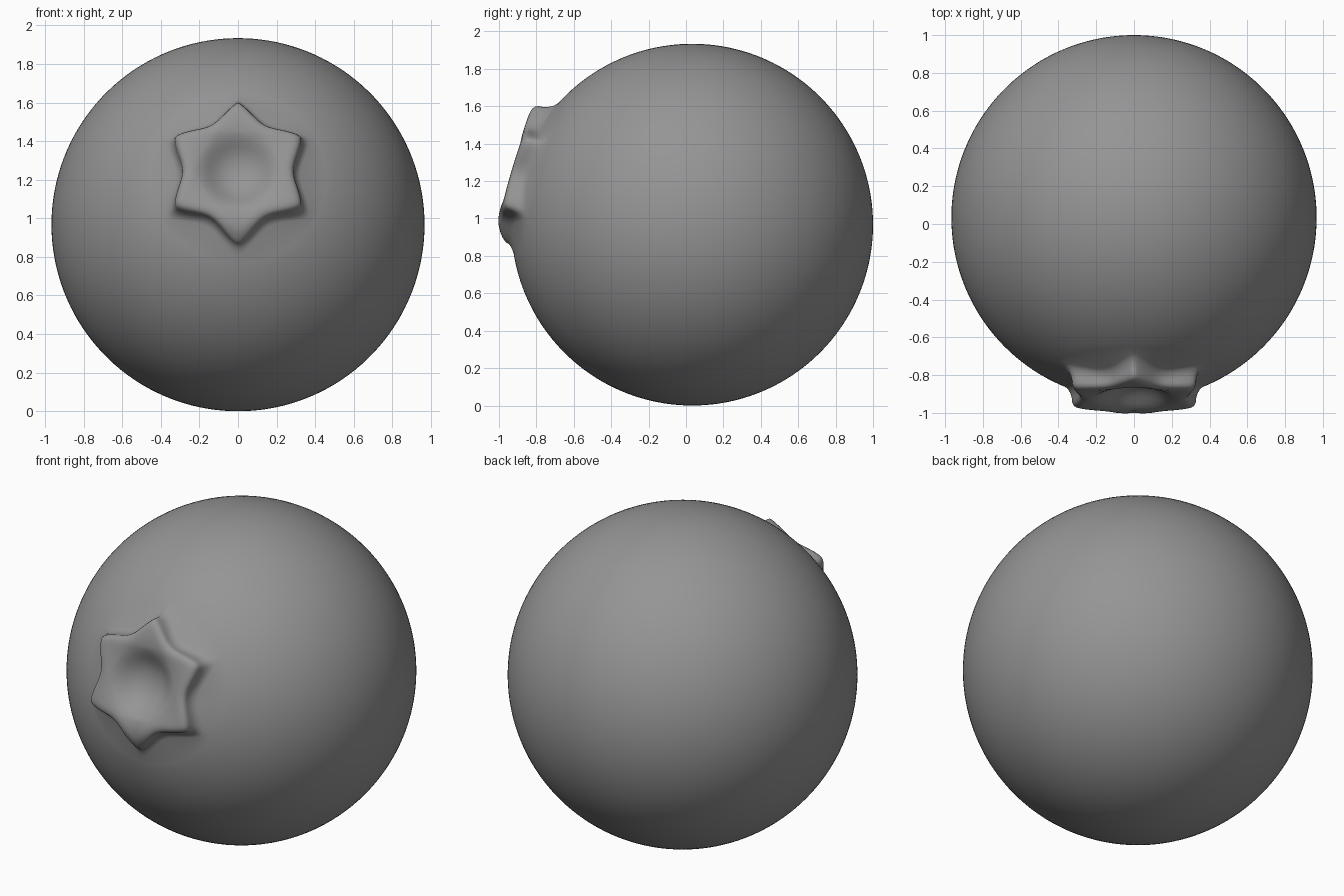
import bpy, bmesh
from math import sin, cos, pi, radians, sqrt, asin
from mathutils import Vector

if "Cube" in bpy.data.objects:
    bpy.data.objects.remove(bpy.data.objects["Cube"])

R = 0.967                        # berry radius
CENTRE = Vector((0, 0.033, R))
TILT = radians(16.5)             # crown axis leans up from the front
AXIS = Vector((0, -cos(TILT), sin(TILT)))
UP = Vector((0, sin(TILT), cos(TILT)))
RIGHT = Vector((1, 0, 0))
SEG = 144
SKIRT = 0.46                     # where the round body hands over to the crown
RIM = 1.008


def star(a):
    # six pointed outline, first tip straight up and sharper than the rest
    blunt = 0.018 * (1 - max(0, cos(a)) ** 6) + 0.001
    return 0.29 + 0.1 * (1 - sqrt(sin(3 * a) ** 2 + blunt)) - 0.01 * max(0, cos(a)) ** 6


def on_sphere(r):
    return sqrt(R * R - r * r)


def rim(a, r):
    # the rim droops towards the tips, most of all at the bottom one
    out = min(1, max(0, (r - 0.22) / 0.155))
    return RIM - out ** 2 * (0.01 + 0.06 * max(0, -cos(a)) ** 8)


bm = bmesh.new()


def ring(fn):
    verts = []
    for i in range(SEG):
        a = 2 * pi * i / SEG
        r, h = fn(a)
        verts.append(bm.verts.new(CENTRE + AXIS * h + (UP * cos(a) + RIGHT * sin(a)) * r))
    return verts


rings = []
# round body, from the back pole to the skirt
last = asin(SKIRT / R)
N = 72
for k in range(1, N + 1):
    p = pi + (last - pi) * k / N
    rings.append(ring(lambda a: (R * sin(p), R * cos(p))))

# crown wall: outline scale and share of the way from sphere to rim height
for s, t in [(1.12, 0), (1.06, 0.08), (1.02, 0.28), (1.0, 0.5), (0.995, 0.7),
             (0.975, 0.85), (0.94, 0.94), (0.89, 0.985), (0.82, 1.0)]:
    def wall(a):
        r = star(a) * s
        h = on_sphere(r)
        return r, h + (rim(a, r) - h) * t
    rings.append(ring(wall))

# round dish in the middle of the crown
for r, h in [(0.215, 1.002), (0.19, 0.992), (0.165, 0.976), (0.14, 0.957),
             (0.11, 0.936), (0.075, 0.92), (0.035, 0.911)]:
    rings.append(ring(lambda a: (r, h)))

# skin the rings and close both poles
for lo, hi in zip(rings, rings[1:]):
    for i in range(SEG):
        j = (i + 1) % SEG
        bm.faces.new((lo[i], lo[j], hi[j], hi[i]))
for loop, h in ((rings[0], -R), (rings[-1], 0.909)):
    pole = bm.verts.new(CENTRE + AXIS * h)
    for i in range(SEG):
        bm.faces.new((loop[i], loop[(i + 1) % SEG], pole))
bmesh.ops.recalc_face_normals(bm, faces=bm.faces[:])
for f in bm.faces:
    f.smooth = True

mesh = bpy.data.meshes.new("berry")
bm.to_mesh(mesh)
bm.free()
berry = bpy.data.objects.new("berry", mesh)
bpy.context.collection.objects.link(berry)

# dark grey skin
skin = bpy.data.materials.new("dark_skin")
skin.diffuse_color = (0.3, 0.3, 0.3, 1)
skin.use_nodes = True
skin.node_tree.nodes["Principled BSDF"].inputs["Base Color"].default_value = skin.diffuse_color
mesh.materials.append(skin)
